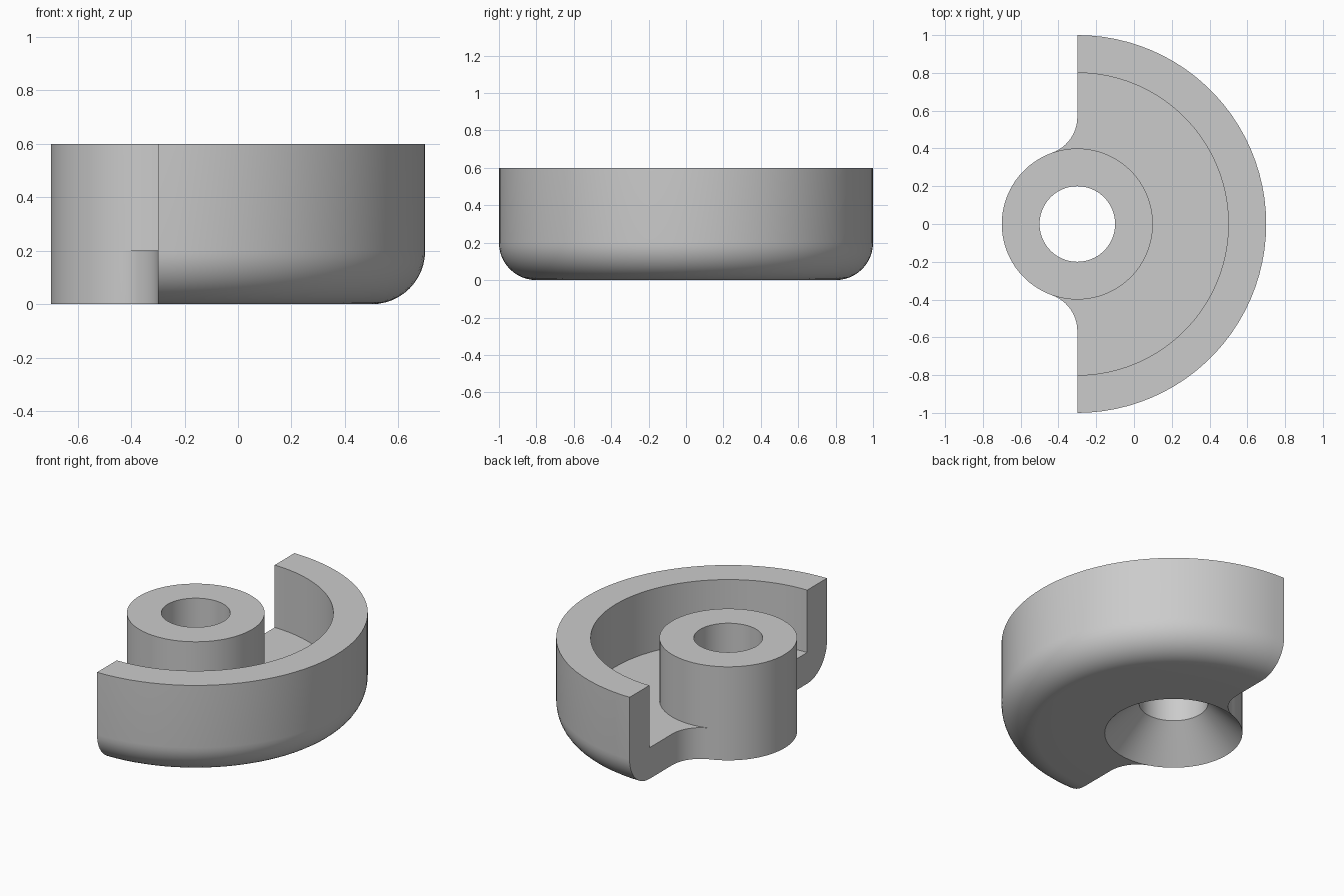
import bpy, bmesh
from math import sin, cos, radians, pi

cube = bpy.data.objects.get("Cube")
if cube:
    bpy.data.objects.remove(cube, do_unlink=True)

SEG = 92                 # segments per full turn
STEP = 2 * pi / SEG
QUARTER = SEG // 4
AXIS_X = -0.3
BOSS, BORE, INNER, OUTER = 0.4, 0.2, 0.8, 1.0
FLOOR, TOP = 0.2, 0.6

# Web fillet, tangent to the boss WEB segments past the half plane
WEB = 5
tilt = WEB * STEP
fillet = BOSS * sin(tilt) / (1 - sin(tilt))
web_y = (BOSS + fillet) * cos(tilt)

bm = bmesh.new()


def face(points):
    bm.faces.new([bm.verts.new(p) for p in points])


def polar(r, i, z):
    return (AXIS_X + r * cos(i * STEP), r * sin(i * STEP), z)


def lathe(profile, first, last):
    """Sweep a (radius, height) profile over a range of segments."""
    for i in range(first, last):
        for (r0, z0), (r1, z1) in zip(profile, profile[1:]):
            face([polar(r0, i, z0), polar(r0, i + 1, z0),
                  polar(r1, i + 1, z1), polar(r1, i, z1)])


# Hollow boss with a countersunk bore
lathe([(BOSS, FLOOR), (BOSS, TOP), (BORE, TOP), (BORE, FLOOR), (BOSS, 0)], 0, SEG)

# Lower boss wall, only where it stands free of the bowl
lathe([(BOSS, 0), (BOSS, FLOOR)], QUARTER + WEB, 3 * QUARTER - WEB)

# Half bowl with a rounded lower rim
ARC = 12
rim = [(INNER + 0.2 * cos(a), 0.2 - 0.2 * sin(a))
       for a in (pi / 2 * k / ARC for k in range(ARC + 1))]
bowl = [(BOSS, FLOOR), (web_y, FLOOR), (INNER, FLOOR), (INNER, TOP),
        (OUTER, TOP)] + rim + [(web_y, 0), (BOSS, 0)]
lathe(bowl, -QUARTER, QUARTER)

# Flat bowl ends and the filleted webs that join them to the boss
for side in (1, -1):
    face([(AXIS_X, side * r, z) for r, z in bowl[1:-1]])
    curve = []
    for k in range(ARC + 1):
        a = -(pi / 2 - tilt) * k / ARC
        curve.append((AXIS_X - fillet + fillet * cos(a),
                      side * (web_y + fillet * sin(a))))
    boss_arc = [polar(BOSS, side * (QUARTER + k), 0)[:2]
                for k in range(WEB - 1, -1, -1)]
    for z in (0, FLOOR):
        face([(x, y, z) for x, y in curve + boss_arc])
    for (xa, ya), (xb, yb) in zip(curve, curve[1:]):
        face([(xa, ya, 0), (xb, yb, 0), (xb, yb, FLOOR), (xa, ya, FLOOR)])

bmesh.ops.remove_doubles(bm, verts=bm.verts, dist=0.0002)
bmesh.ops.recalc_face_normals(bm, faces=bm.faces)

mesh = bpy.data.meshes.new("half_bowl_with_boss")
bm.to_mesh(mesh)
bm.free()
part = bpy.data.objects.new("half_bowl_with_boss", mesh)
bpy.context.collection.objects.link(part)

# Plain grey material
grey = bpy.data.materials.new("plain_grey")
grey.use_nodes = True
grey.diffuse_color = (0.6, 0.6, 0.6, 1)
grey.node_tree.nodes["Principled BSDF"].inputs["Base Color"].default_value = (0.6, 0.6, 0.6, 1)
mesh.materials.append(grey)

bpy.ops.object.select_all(action='DESELECT')
part.select_set(True)
bpy.context.view_layer.objects.active = part
bpy.ops.object.shade_smooth_by_angle(angle=radians(30))
